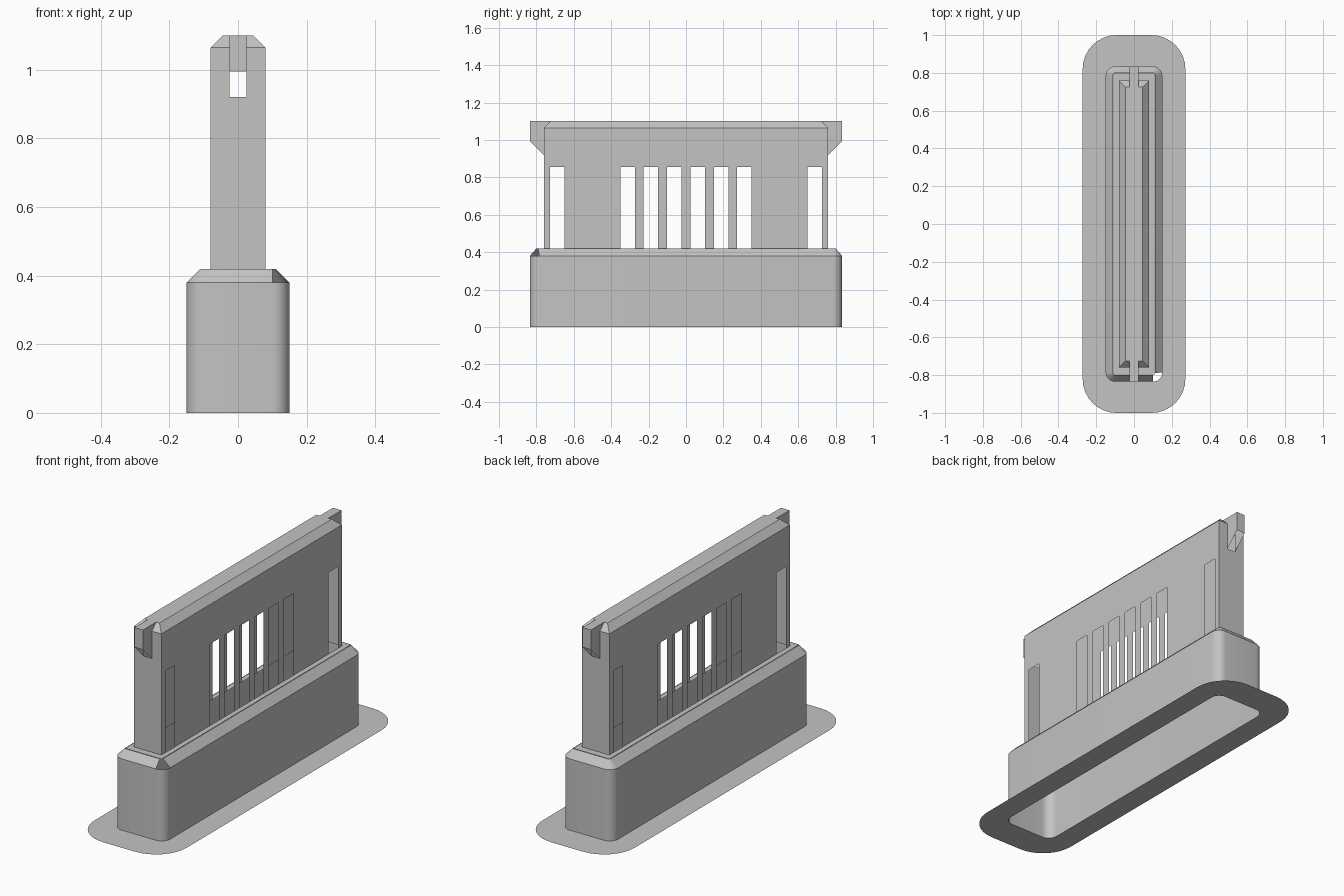
import bpy, bmesh, math
from mathutils import Vector

cube = bpy.data.objects.get("Cube")
if cube:
    bpy.data.objects.remove(cube, do_unlink=True)

grey = bpy.data.materials.new("plain_grey")
grey.use_nodes = True
COLOR = (0.55, 0.55, 0.55, 1)
grey.diffuse_color = COLOR
grey.node_tree.nodes["Principled BSDF"].inputs["Base Color"].default_value = COLOR


def add_part(name, faces, ref_z, mirror=False, smooth=False):
    """Make an open shell from corner lists, facing away from (0, 0, ref_z)."""
    bm = bmesh.new()
    for corners in faces:
        bm.faces.new([bm.verts.new(c) for c in corners])
    bmesh.ops.remove_doubles(bm, verts=bm.verts, dist=0.0005)
    bm.normal_update()
    for f in bm.faces:
        if f.normal.dot(f.calc_center_median() - Vector((0, 0, ref_z))) < 0:
            f.normal_flip()
    mesh = bpy.data.meshes.new(name)
    bm.to_mesh(mesh)
    bm.free()
    mesh.materials.append(grey)
    obj = bpy.data.objects.new(name, mesh)
    bpy.context.collection.objects.link(obj)
    if mirror:
        mod = obj.modifiers.new("mirror", "MIRROR")
        mod.use_axis = (True, True, False)
    if smooth:
        bpy.ops.object.select_all(action="DESELECT")
        obj.select_set(True)
        bpy.context.view_layer.objects.active = obj
        bpy.ops.object.shade_smooth_by_angle(angle=math.radians(30))
    return obj


STEPS = 8  # segments per rounded corner


def ring(hx, hy, r, z):
    """Rounded rectangle, corner by corner from (+x, +y) anticlockwise."""
    pts = []
    for q, (sx, sy) in enumerate([(1, 1), (-1, 1), (-1, -1), (1, -1)]):
        for i in range(STEPS + 1):
            a = math.pi / 2 * (q + i / STEPS)
            pts.append((sx * (hx - r) + r * math.cos(a),
                        sy * (hy - r) + r * math.sin(a), z))
    return pts


def loft(a, b, skip=()):
    n = len(a)
    return [(a[i], a[(i + 1) % n], b[(i + 1) % n], b[i])
            for i in range(n) if i not in skip]


# Sizes
BX, BY = 0.15, 0.835           # base
WX, WY = 0.08, 0.76            # upper wall
TX, TY = 0.045, 0.725          # top plate
LEDGE, EAVE, TOP = 0.42, 1.065, 1.1
HOOK = 0.025                   # half width of the end hooks
HOOK_LOW, HOOK_MID = 0.92, 0.995

# Flat flange around the foot
foot = ring(BX, BY, 0.05, 0)
add_part("flange", loft(ring(0.272, 1, 0.18, 0), foot), -1)

# Hollow base with chamfered shoulder, open at one shoulder corner
base_top = ring(BX, BY, 0.05, 0.38)
shoulder = ring(0.11, 0.8, 0.01, LEDGE)
open_corner = range(3 * (STEPS + 1), 3 * (STEPS + 1) + STEPS)
add_part("base_wall", loft(foot, base_top), 0.2, smooth=True)
add_part("base_shoulder", loft(base_top, shoulder, open_corner), 0.2, smooth=True)


# Flat ledge between shoulder and upper wall, as four strips with mitred ends
def rect(hx, hy, z):
    return [(hx, hy, z), (-hx, hy, z), (-hx, -hy, z), (hx, -hy, z)]


add_part("ledge", loft(rect(0.108, 0.798, LEDGE), rect(WX, WY, LEDGE)), 0)

# Slotted side walls: one quarter, mirrored
SLOT_HALF, SLOT_TOP = 0.039, 0.855
slots = [0.0625, 0.1875, 0.3125, 0.6875]
side = [[(WX, 0, SLOT_TOP), (WX, WY, SLOT_TOP), (WX, WY, EAVE), (WX, 0, EAVE)]]
start = 0
for centre in slots + [WY + SLOT_HALF]:
    end = centre - SLOT_HALF
    side.append([(WX, start, LEDGE), (WX, end, LEDGE),
                 (WX, end, SLOT_TOP), (WX, start, SLOT_TOP)])
    start = centre + SLOT_HALF
add_part("side_walls", side, 0.5, mirror=True)

# End walls, open behind the hooks
ends = [
    [(0, WY, LEDGE), (WX, WY, LEDGE), (WX, WY, HOOK_LOW), (0, WY, HOOK_LOW)],
    [(HOOK, WY, HOOK_LOW), (WX, WY, HOOK_LOW), (WX, WY, EAVE), (HOOK, WY, EAVE)],
]
add_part("end_walls", ends, 0.5, mirror=True)

# Chamfered top
cap = [
    [(WX, 0, EAVE), (WX, WY, EAVE), (TX, TY, TOP), (TX, 0, TOP)],
    [(HOOK, WY, EAVE), (WX, WY, EAVE), (TX, TY, TOP), (HOOK, TY, TOP)],
    [(0, 0, TOP), (TX, 0, TOP), (TX, TY, TOP), (0, TY, TOP)],
]
add_part("top_cap", cap, 0.5, mirror=True)

# End hooks, hollow and open underneath
profile = [(BY, TOP), (BY, HOOK_MID), (WY, HOOK_LOW), (WY, EAVE), (TY, TOP)]
hook = [
    [(HOOK, y, z) for y, z in profile],
    [(0, BY, HOOK_MID), (HOOK, BY, HOOK_MID), (HOOK, BY, TOP), (0, BY, TOP)],
    [(0, TY, TOP), (HOOK, TY, TOP), (HOOK, BY, TOP), (0, BY, TOP)],
]
add_part("end_hooks", hook, 0.5, mirror=True)
